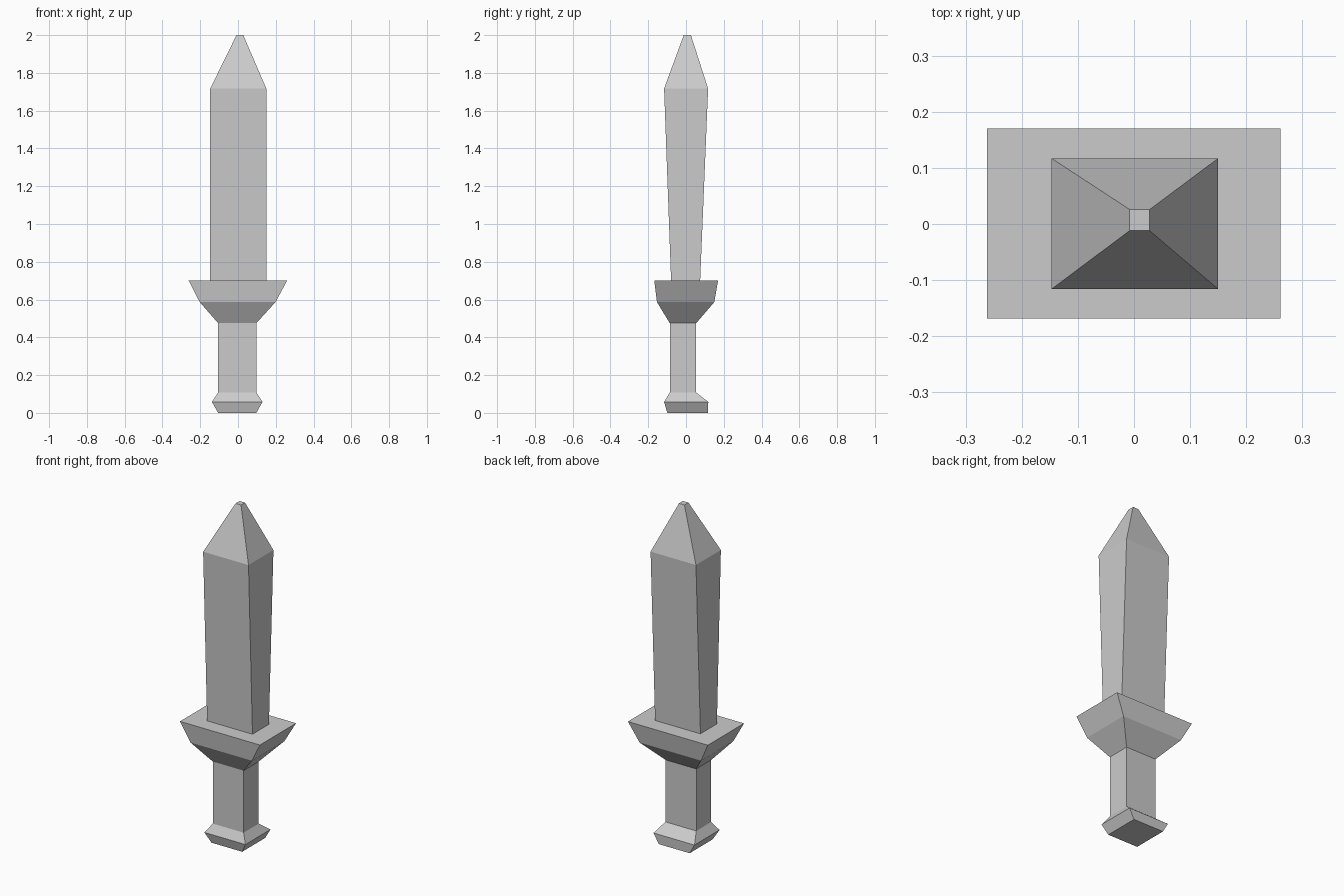
import bpy
import bmesh

if "Cube" in bpy.data.objects:
    bpy.data.objects.remove(bpy.data.objects["Cube"])


def loft(name, rings, cap_bottom=False, cap_top=False):
    """Join rectangular rings (z, x_min, x_max, y_min, y_max) from bottom to top."""
    bm = bmesh.new()
    loops = [[bm.verts.new((x, y, z)) for x, y in ((x0, y0), (x1, y0), (x1, y1), (x0, y1))]
             for z, x0, x1, y0, y1 in rings]
    for low, high in zip(loops, loops[1:]):
        for i in range(4):
            j = (i + 1) % 4
            bm.faces.new((low[i], low[j], high[j], high[i]))
    if cap_bottom:
        bm.faces.new(loops[0][::-1])
    if cap_top:
        bm.faces.new(loops[-1])
    mesh = bpy.data.meshes.new(name)
    bm.to_mesh(mesh)
    bm.free()
    obj = bpy.data.objects.new(name, mesh)
    bpy.context.collection.objects.link(obj)
    return obj


# Sections shared by neighbouring parts, so the skin runs on without inner faces
grip_bottom = (0.108, -0.105, 0.097, -0.086, 0.054)
grip_top = (0.475, -0.105, 0.097, -0.086, 0.054)
blade_base = (0.702, -0.147, 0.15, -0.079, 0.075)

# Pommel: flared foot tapering into the grip
loft("pommel", [(0.0, -0.105, 0.097, -0.099, 0.116),
                (0.058, -0.138, 0.13, -0.116, 0.118),
                grip_bottom], cap_bottom=True)

# Grip
loft("grip", [grip_bottom, grip_top])

# Guard: two flaring steps and a flat shelf around the blade
loft("guard", [grip_top,
               (0.587, -0.203, 0.199, -0.154, 0.15),
               (0.702, -0.262, 0.261, -0.168, 0.17),
               blade_base])

# Blade: widens in depth toward the shoulder, then narrows to a blunt tip
loft("blade", [blade_base,
               (1.717, -0.147, 0.15, -0.116, 0.117),
               (2.0, -0.008, 0.028, -0.012, 0.026)], cap_top=True)
